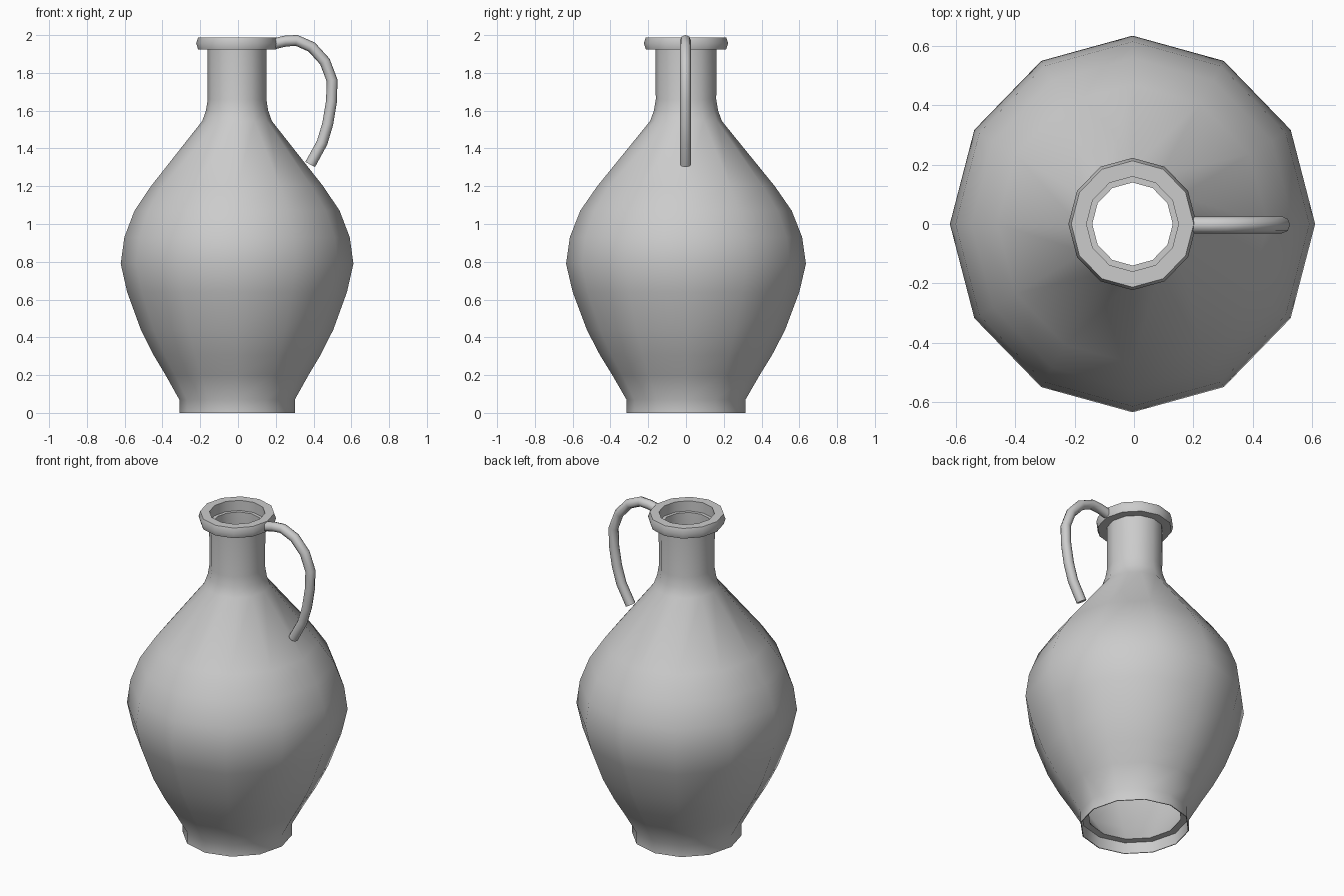
import bpy, bmesh, math

if "Cube" in bpy.data.objects:
    bpy.data.objects.remove(bpy.data.objects["Cube"])

SIDES = 12
CX, SX = -0.005, 0.97   # slight offset and squash along x


def lathe(name, profile, crease=None):
    """Spin a closed (radius, z) profile around the z axis."""
    bm = bmesh.new()
    rings = []
    for r, z in profile:
        rings.append([bm.verts.new((CX + SX * r * math.cos(2 * math.pi * i / SIDES),
                                    r * math.sin(2 * math.pi * i / SIDES), z))
                      for i in range(SIDES)])
    for k, a in enumerate(rings):
        b = rings[(k + 1) % len(rings)]
        for i in range(SIDES):
            j = (i + 1) % SIDES
            bm.faces.new((a[i], a[j], b[j], b[i]))
    bmesh.ops.recalc_face_normals(bm, faces=bm.faces)
    mesh = bpy.data.meshes.new(name)
    bm.to_mesh(mesh)
    bm.free()
    obj = bpy.data.objects.new(name, mesh)
    bpy.context.collection.objects.link(obj)
    smooth(obj, 40)
    return obj


def smooth(obj, angle):
    bpy.ops.object.select_all(action='DESELECT')
    obj.select_set(True)
    bpy.context.view_layer.objects.active = obj
    bpy.ops.object.shade_smooth_by_angle(angle=math.radians(angle))


# Hollow body: foot, belly and neck outside, then back down the inside wall
outer = [(0.315, 0), (0.315, 0.07), (0.39, 0.2), (0.455, 0.305), (0.525, 0.44),
         (0.60, 0.64), (0.635, 0.79), (0.615, 0.93), (0.56, 1.07), (0.47, 1.2),
         (0.19, 1.545), (0.17, 1.6), (0.16, 1.66), (0.162, 1.925)]
inner = [(0.14, 1.925), (0.14, 1.66), (0.165, 1.54), (0.445, 1.19), (0.535, 1.06),
         (0.59, 0.92), (0.61, 0.79), (0.575, 0.64), (0.50, 0.45), (0.36, 0.2),
         (0.268, 0.07), (0.308, 0.068), (0.31, 0)]
lathe("jug_body", outer + inner)

# Lip ring around the mouth
lathe("mouth_lip", [(0.16, 1.925), (0.213, 1.925), (0.223, 1.957),
                    (0.213, 1.988), (0.16, 1.988)])

# Handle: round tube from the lip to the shoulder
path = [(0.195, 1.955), (0.25, 1.968), (0.31, 1.972), (0.39, 1.937), (0.46, 1.86),
        (0.498, 1.76), (0.495, 1.65), (0.475, 1.53), (0.445, 1.43), (0.382, 1.315)]
curve = bpy.data.curves.new("handle", 'CURVE')
curve.dimensions = '3D'
curve.bevel_depth = 0.029
curve.bevel_resolution = 2
curve.use_fill_caps = True
spline = curve.splines.new('POLY')
spline.points.add(len(path) - 1)
for p, (x, z) in zip(spline.points, path):
    p.co = (x, -0.003, z, 1)
handle = bpy.data.objects.new("handle", curve)
bpy.context.collection.objects.link(handle)
bpy.ops.object.select_all(action='DESELECT')
handle.select_set(True)
bpy.context.view_layer.objects.active = handle
bpy.ops.object.convert(target='MESH')
smooth(bpy.context.view_layer.objects.active, 50)
